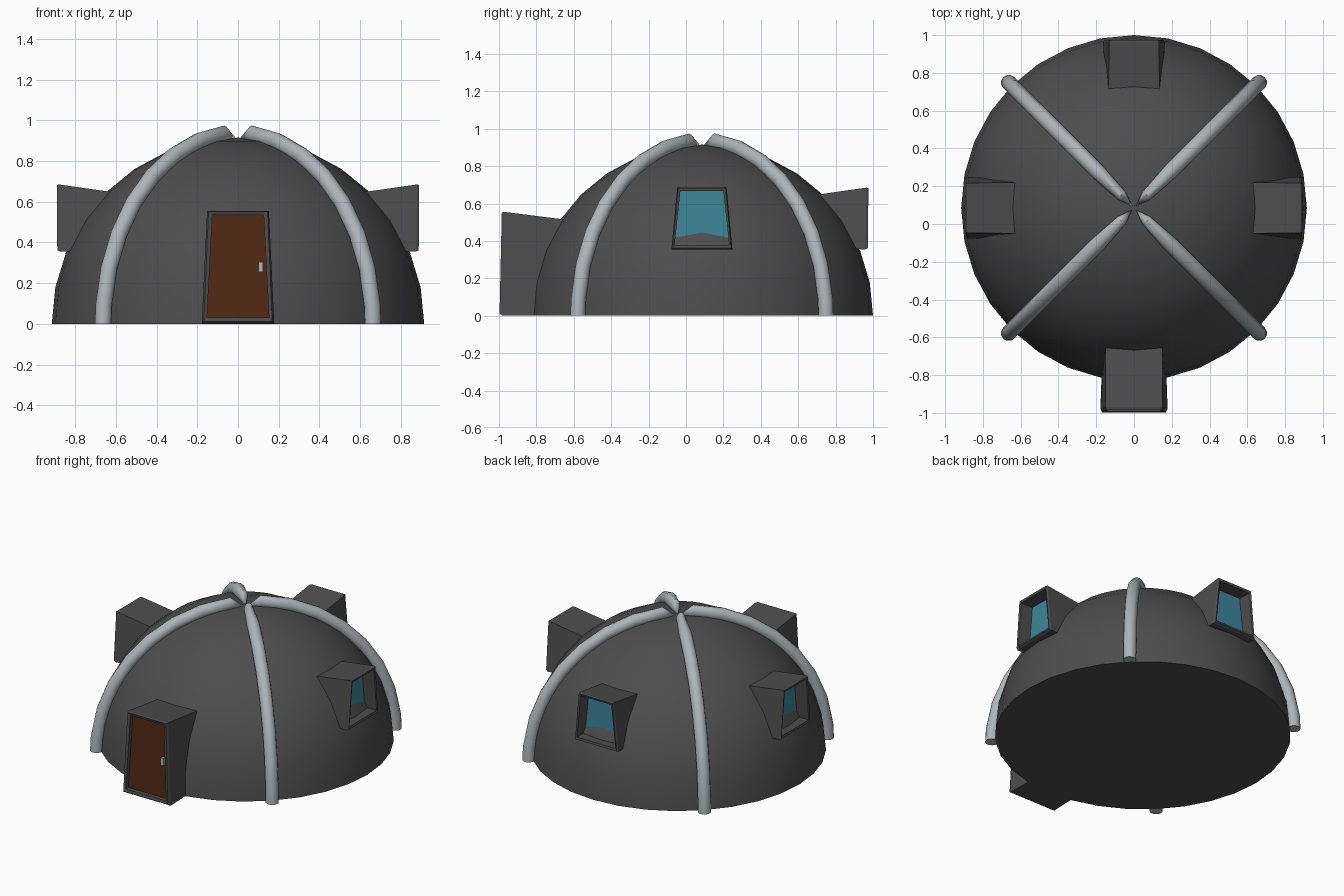
import bpy, bmesh
from math import sin, cos, pi, radians

if "Cube" in bpy.data.objects:
    bpy.data.objects.remove(bpy.data.objects["Cube"])

CY, R = 0.085, 0.915      # dome centre (y) and radius


def material(name, rgb):
    m = bpy.data.materials.new(name)
    m.diffuse_color = (*rgb, 1)
    m.use_nodes = True
    m.node_tree.nodes["Principled BSDF"].inputs["Base Color"].default_value = m.diffuse_color
    return m


SHELL = material("dark shell", (0.075, 0.075, 0.075))
METAL = material("light metal", (0.42, 0.46, 0.48))
WOOD = material("brown wood", (0.085, 0.022, 0.007))
GLASS = material("blue glass", (0.05, 0.24, 0.33))


def finish(name, bm, mat, smooth=None):
    bmesh.ops.recalc_face_normals(bm, faces=bm.faces)
    me = bpy.data.meshes.new(name)
    bm.to_mesh(me)
    bm.free()
    me.materials.append(mat)
    ob = bpy.data.objects.new(name, me)
    bpy.context.collection.objects.link(ob)
    if smooth:
        bpy.ops.object.select_all(action='DESELECT')
        ob.select_set(True)
        bpy.context.view_layer.objects.active = ob
        bpy.ops.object.shade_smooth_by_angle(angle=radians(smooth))
    return ob


def at(a, d, u, z):
    """Point at heading a: d outward from the dome axis, u sideways, z up."""
    return (d * cos(a) - u * sin(a), CY + d * sin(a) + u * cos(a), z)


def loft(bm, rings):
    for r0, r1 in zip(rings, rings[1:]):
        n = len(r0)
        for i in range(n):
            j = (i + 1) % n
            bm.faces.new((r0[i], r0[j], r1[j], r1[i]))


# Half-sphere shell with flat underside
bm = bmesh.new()
rings = []
for k in range(8):
    t = k * pi / 16
    rings.append([bm.verts.new(at(i * pi / 16, R * cos(t), 0, R * sin(t))) for i in range(32)])
loft(bm, rings)
tip = bm.verts.new((0, CY, R))
for i in range(32):
    bm.faces.new((rings[-1][i], rings[-1][(i + 1) % 32], tip))
bm.faces.new(rings[0])
finish("dome", bm, SHELL, 40)


# Four curved ribs, tapered to a point at the crown
def rib(name, a):
    bm = bmesh.new()
    arc, tube, n = 0.938, 0.041, 12
    rings = []
    for deg in [0] + [5.6 + 11.25 * k for k in range(8)]:
        t = radians(deg)
        w = 0.7 if deg > 80 else 1
        rings.append([bm.verts.new(at(a, (arc + tube * cos(p)) * cos(t), w * tube * sin(p),
                                      (arc + tube * cos(p)) * sin(t)))
                      for p in [2 * pi * i / n for i in range(n)]])
    loft(bm, rings)
    bm.faces.new(rings[0])
    tip = bm.verts.new(at(a, 0.012, 0, 0.91))
    for i in range(n):
        bm.faces.new((rings[-1][i], rings[-1][(i + 1) % n], tip))
    finish(name, bm, METAL, 35)


for i in range(4):
    rib(f"rib_{i + 1}", radians(45 + 90 * i))


# Protruding surround with a recessed panel; each loop is (depth, bottom z, top z, half widths)
def dormer(name, a, loops, panel_name, panel_mat):
    bm = bmesh.new()
    rings = []
    for db, dt, zb, zt, wb, wt in loops:
        rings.append([bm.verts.new(at(a, *p)) for p in
                      ((db, -wb, zb), (db, wb, zb), (dt, wt, zt), (dt, -wt, zt))])
    loft(bm, rings)
    bm.faces.new(rings[0])
    finish(name, bm, SHELL)
    pb = bmesh.new()
    pb.faces.new([pb.verts.new(v) for v in
                  [at(a, loops[-1][0], s * loops[-1][4], loops[-1][2]) for s in (-1, 1)] +
                  [at(a, loops[-1][1], s * loops[-1][5], loops[-1][3]) for s in (1, -1)]])
    ob = finish(panel_name, pb, panel_mat)
    m = ob.modifiers.new("thickness", 'SOLIDIFY')
    m.thickness, m.offset = 0.01, 0


# Doorway
FRONT = -pi / 2
dormer("door_surround", FRONT,
       [(0.70, 0.70, 0.0, 0.51, 0.165, 0.15),
        (1.065, 1.055, 0.0, 0.555, 0.178, 0.152),
        (1.082, 1.070, 0.012, 0.552, 0.168, 0.145),
        (1.078, 1.065, 0.03, 0.535, 0.152, 0.126),
        (1.045, 1.035, 0.03, 0.535, 0.152, 0.126)], "door", WOOD)

# Door handle
bm = bmesh.new()
bmesh.ops.create_cube(bm, size=1)
for v in bm.verts:
    v.co = at(FRONT, 1.048 + 0.03 * v.co.x, 0.112 + 0.022 * v.co.y, 0.28 + 0.05 * v.co.z)
finish("door_handle", bm, METAL)

# Three windows: right, back, left
for side, a in (("right", 0), ("back", pi / 2), ("left", pi)):
    dormer(f"{side}_window_surround", a,
           [(0.60, 0.60, 0.36, 0.645, 0.155, 0.135),
            (0.875, 0.880, 0.355, 0.685, 0.163, 0.132),
            (0.888, 0.890, 0.362, 0.682, 0.156, 0.127),
            (0.884, 0.886, 0.377, 0.668, 0.146, 0.115),
            (0.79, 0.79, 0.377, 0.668, 0.146, 0.115)], f"{side}_window_glass", GLASS)
